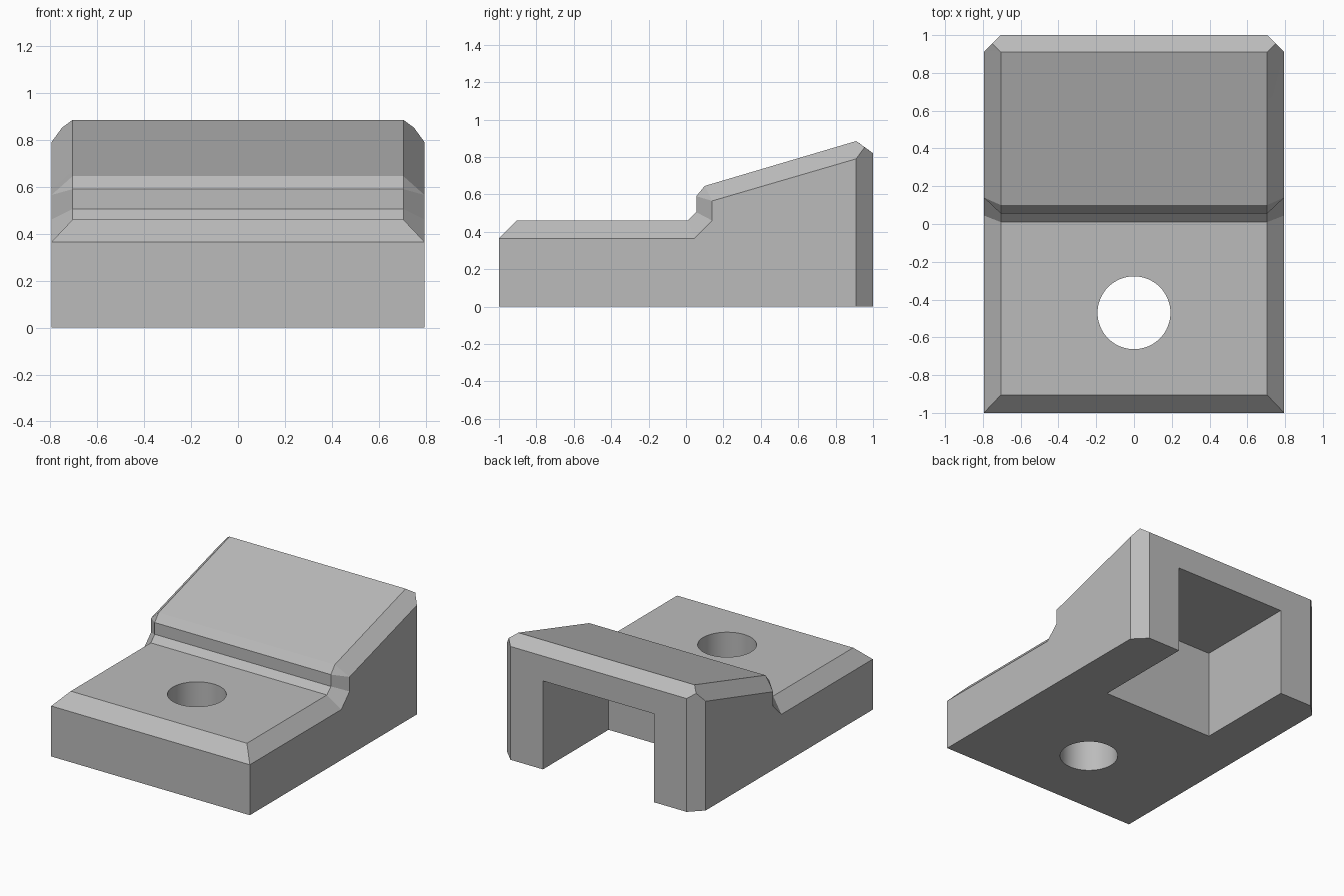
import bpy, bmesh
from math import radians

default = bpy.data.objects.get("Cube")
if default:
    bpy.data.objects.remove(default, do_unlink=True)

grey = bpy.data.materials.new("plain_grey")
grey.use_nodes = True
colour = (0.5, 0.5, 0.5, 1)
grey.diffuse_color = colour
grey.node_tree.nodes["Principled BSDF"].inputs["Base Color"].default_value = colour

# Side profile at the outer walls, and the raised profile inside the chamfers (y, z)
OUTER_X, INNER_X = 0.795, 0.705
OUTER = [(-1, 0), (-1, .365), (.045, .365), (.14, .46), (.14, .565), (.91, .79), (.91, 0)]
INNER = [(-.905, .46), (.01, .46), (.055, .505), (.055, .59), (.1, .645),
         (.91, .885), (1, .82), (1, 0)]


def build_block():
    bm = bmesh.new()
    sides = []
    for s in (-1, 1):
        o = [bm.verts.new((s * OUTER_X, y, z)) for y, z in OUTER]
        i = [bm.verts.new((s * INNER_X, y, z)) for y, z in INNER]
        corner = bm.verts.new((s * .75, .955, .852))
        # side wall and its chamfer strip
        strip = [o, (o[1], o[2], i[1], i[0]), (o[2], o[3], i[2], i[1]),
                 (o[3], o[4], i[3], i[2]), (o[4], i[4], i[3]),
                 (o[4], o[5], i[5], i[4]), (o[5], corner, i[5]),
                 (o[5], o[6], i[7], i[6], corner)]
        for face in strip:
            bm.faces.new(face)
        sides.append((o, i, corner))
    (lo, li, lc), (ro, ri, rc) = sides
    # faces that span the width: front, top steps, slope, back and bottom
    left = lo[:2] + li[:6]
    right = ro[:2] + ri[:6]
    for k in range(len(left) - 1):
        bm.faces.new((left[k], left[k + 1], right[k + 1], right[k]))
    bm.faces.new((li[5], lc, li[6], ri[6], rc, ri[5]))
    bm.faces.new((li[6], li[7], ri[7], ri[6]))
    bm.faces.new((lo[0], lo[6], li[7], ri[7], ro[6], ro[0]))
    bmesh.ops.recalc_face_normals(bm, faces=bm.faces)
    mesh = bpy.data.meshes.new("clamp_block")
    bm.to_mesh(mesh)
    bm.free()
    mesh.materials.append(grey)
    ob = bpy.data.objects.new("clamp_block", mesh)
    bpy.context.collection.objects.link(ob)
    return ob


def cut(target, cutter, name):
    cutter.name = name
    cutter.hide_render = True
    cutter.data.materials.append(grey)
    mod = target.modifiers.new(name, 'BOOLEAN')
    mod.operation, mod.solver, mod.object = 'DIFFERENCE', 'EXACT', cutter
    bpy.ops.object.select_all(action='DESELECT')
    target.select_set(True)
    bpy.context.view_layer.objects.active = target
    bpy.ops.object.modifier_apply(modifier=name)
    bpy.data.objects.remove(cutter, do_unlink=True)


block = build_block()

# Rear pocket, open at the back and underneath
bpy.ops.mesh.primitive_cube_add(size=1, location=(0, .75, .22))
pocket = bpy.context.object
pocket.scale = (.89, 1, .84)
cut(block, pocket, "pocket_cutter")

# Bolt hole through the front ledge
bpy.ops.mesh.primitive_cylinder_add(vertices=64, radius=.193, depth=1.2, location=(0, -.47, .2))
cut(block, bpy.context.object, "hole_cutter")

bpy.ops.object.select_all(action='DESELECT')
block.select_set(True)
bpy.context.view_layer.objects.active = block
bpy.ops.object.shade_smooth_by_angle(angle=radians(15))
